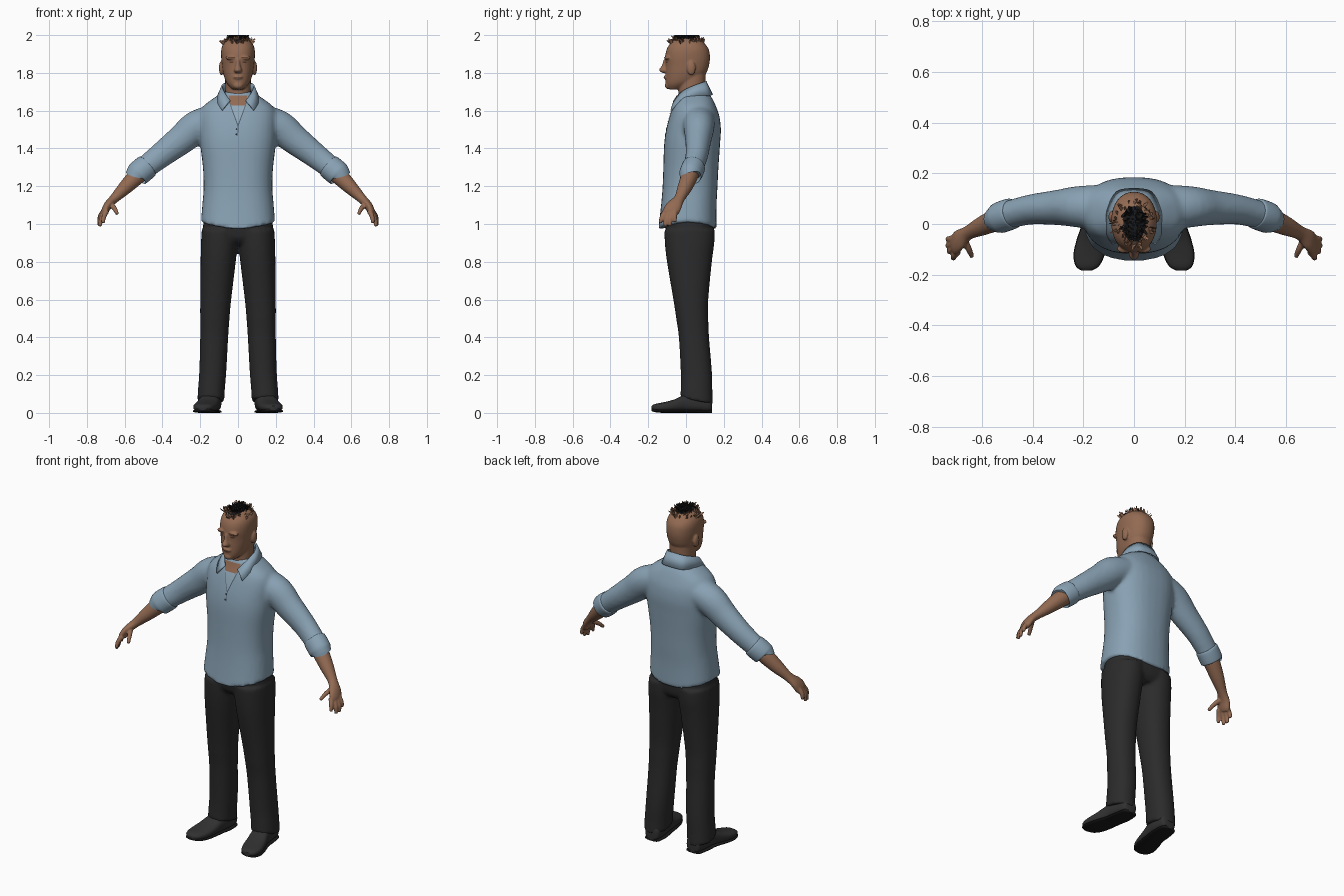
import bpy, bmesh, math, random
from mathutils import Vector
from mathutils.bvhtree import BVHTree

if "Cube" in bpy.data.objects:
    bpy.data.objects.remove(bpy.data.objects["Cube"])

random.seed(4)


def material(name, r, g, b):
    m = bpy.data.materials.new(name)
    m.diffuse_color = (r, g, b, 1)
    m.use_nodes = True
    m.node_tree.nodes["Principled BSDF"].inputs["Base Color"].default_value = m.diffuse_color
    return m


SKIN = material("skin", 0.29, 0.145, 0.085)
DARK_SKIN = material("dark skin", 0.11, 0.05, 0.03)
SHIRT = material("shirt blue", 0.25, 0.36, 0.455)
TEE = material("undershirt blue", 0.29, 0.40, 0.49)
SEAM = material("seam blue", 0.08, 0.12, 0.16)
CLOTH = material("trouser charcoal", 0.024, 0.024, 0.024)
LEATHER = material("shoe charcoal", 0.030, 0.030, 0.030)
BLACK = material("black", 0.010, 0.010, 0.011)


def smooth_rows(rows, k=4):
    """Catmull-Rom resampling of rows of numbers."""
    out = []
    for i in range(len(rows) - 1):
        a, b, c, d = rows[max(i - 1, 0)], rows[i], rows[i + 1], rows[min(i + 2, len(rows) - 1)]
        for j in range(k):
            t = j / k
            out.append([0.5 * (2 * q + (r - p) * t + (2 * p - 5 * q + 4 * r - s) * t * t
                               + (3 * q - p - 3 * r + s) * t ** 3) for p, q, r, s in zip(a, b, c, d)])
    return out + [list(rows[-1])]


def loft(bm, rings, p=2.0, n=32):
    """Skin a list of (centre, u, v) superellipse rings and cap both ends."""
    loops = []
    for c, u, v in rings:
        loop = []
        for i in range(n):
            ca, sa = math.cos(2 * math.pi * i / n), math.sin(2 * math.pi * i / n)
            f = lambda w: math.copysign(abs(w) ** (2 / p), w)
            loop.append(bm.verts.new(c + u * f(ca) + v * f(sa)))
        loops.append(loop)
    for a, b in zip(loops, loops[1:]):
        for i in range(n):
            bm.faces.new((a[i], a[(i + 1) % n], b[(i + 1) % n], b[i]))
    bm.faces.new(loops[0][::-1])
    bm.faces.new(loops[-1])


def stack(bm, rows, p=2.2, s=1):
    """Horizontal rings from rows (z, x0, x1, y0, y1)."""
    loft(bm, [(Vector((s * (x0 + x1) / 2, (y0 + y1) / 2, z)), Vector(((x1 - x0) / 2, 0, 0)),
               Vector((0, (y1 - y0) / 2, 0))) for z, x0, x1, y0, y1 in smooth_rows(rows)], p)


def tube(bm, rows, s=1, n=24, k=4):
    """Limb along rows (x, y, z, radius along y, radius across)."""
    rows = smooth_rows(rows, k)
    pts = [Vector((s * r[0], r[1], r[2])) for r in rows]
    rings = []
    for i, r in enumerate(rows):
        t = (pts[min(i + 1, len(pts) - 1)] - pts[max(i - 1, 0)]).normalized()
        y = Vector((0, 1, 0))
        u = (y - t * y.dot(t)).normalized()
        rings.append((pts[i], u * r[3], t.cross(u) * r[4]))
    loft(bm, rings, n=n)


def ball(bm, c, r):
    res = bmesh.ops.create_uvsphere(bm, u_segments=20, v_segments=12, radius=1)
    for v in res["verts"]:
        v.co = Vector([c[i] + r[i] * v.co[i] for i in range(3)])


def finish(name, bm, mat, voxel=0, relax=3, angle=50):
    bmesh.ops.recalc_face_normals(bm, faces=bm.faces)
    me = bpy.data.meshes.new(name)
    bm.to_mesh(me)
    bm.free()
    me.materials.append(mat)
    ob = bpy.data.objects.new(name, me)
    bpy.context.collection.objects.link(ob)
    bpy.ops.object.select_all(action='DESELECT')
    ob.select_set(True)
    bpy.context.view_layer.objects.active = ob
    bpy.ops.object.shade_smooth_by_angle(angle=math.radians(angle))
    if voxel:
        m = ob.modifiers.new("blend", 'REMESH')
        m.mode, m.voxel_size, m.use_smooth_shade = 'VOXEL', voxel, True
        m = ob.modifiers.new("relax", 'SMOOTH')
        m.factor, m.iterations = 0.5, relax
    return ob


def surface(ob):
    bpy.context.view_layer.update()
    return BVHTree.FromObject(ob, bpy.context.evaluated_depsgraph_get())


def patch(name, tree, rows, mat, off, top=False, cols=8):
    """Thin plate laid on a surface; rows are (height, left, right)."""
    bm = bmesh.new()
    grid = []
    for h, a, b in smooth_rows(rows, 5):
        line = []
        for i in range(cols + 1):
            x = a + (b - a) * i / cols
            o, d = ((x, h, 3), (0, 0, -1)) if top else ((x, -2, h), (0, 1, 0))
            hit = tree.ray_cast(Vector(o), Vector(d))[0]
            line.append(bm.verts.new(hit - Vector(d) * off))
        grid.append(line)
    for a, b in zip(grid, grid[1:]):
        for i in range(cols):
            bm.faces.new((a[i], a[i + 1], b[i + 1], b[i]))
    return finish(name, bm, mat)


# Shirt: torso and sleeves blended into one surface
bm = bmesh.new()
torso = [(.97, .197, -.147, .162), (1.1, .188, -.132, .162), (1.2, .182, -.124, .167), (1.3, .186, -.12, .172),
         (1.42, .2, -.116, .18), (1.5, .205, -.105, .185), (1.57, .205, -.087, .177), (1.62, .187, -.07, .16),
         (1.66, .138, -.052, .142), (1.69, .092, -.042, .122), (1.7, .08, -.035, .115)]
stack(bm, [(z, -x, x, a, b) for z, x, a, b in torso], 2.4)
for v in bm.verts:  # curved hem
    v.co.z += 0.04 * (v.co.x / 0.195) ** 2 * max(0, 1 - (v.co.z - 0.97) / 0.2)
sleeve = [(.13, .065, 1.55, .09, .082), (.22, .068, 1.512, .082, .088), (.3, .065, 1.447, .07, .079),
          (.4, .058, 1.37, .06, .068), (.47, .043, 1.315, .056, .062), (.52, .028, 1.275, .055, .06)]
for s in (1, -1):
    tube(bm, sleeve, s)
shirt = finish("shirt", bm, SHIRT, 0.011, 5)

# Rolled cuffs
bm = bmesh.new()
for s in (1, -1):
    tube(bm, [(.478, .043, 1.308, .056, .062), (.484, .041, 1.303, .061, .066), (.51, .032, 1.282, .062, .067),
              (.533, .023, 1.262, .060, .065), (.536, .022, 1.259, .054, .058)], s, 32)
finish("sleeve_cuffs", bm, SHIRT)

# Open neck, undershirt, placket line and buttons
tree = surface(shirt)
patch("neck_seam", tree, [(1.52, -.003, .003), (1.6, -.032, .032), (1.66, -.052, .052)], SEAM, .002)
patch("undershirt", tree, [(1.53, -.001, .001), (1.6, -.027, .027), (1.645, -.043, .043)], TEE, .004)
patch("bare_chest", tree, [(1.628, -.036, .036), (1.65, -.044, .044), (1.68, -.05, .05)], SKIN, .006)
patch("placket_line", tree, [(1.465, -.002, .001), (1.525, -.002, .002)], SEAM, .003, cols=2)
bm = bmesh.new()
for z in (1.475, 1.505):
    hit = tree.ray_cast(Vector((-.008, -2, z)), Vector((0, 1, 0)))[0]
    ball(bm, hit, (.004, .003, .004))
finish("buttons", bm, SEAM)

# Collar: mirrored folded band with front points
bm = bmesh.new()
half = [(0, .108, 1.757, 0, .143, 1.685), (.055, .097, 1.753, .07, .128, 1.682), (.086, .045, 1.735, .11, .05, 1.675),
        (.08, -.01, 1.71, .113, -.02, 1.655), (.062, -.045, 1.682, .1, -.06, 1.625),
        (.042, -.066, 1.655, .085, -.082, 1.603)]
edge = [(bm.verts.new(r[:3]), bm.verts.new(r[3:])) for r in smooth_rows(half)]
for (a, b), (c, d) in zip(edge, edge[1:]):
    bm.faces.new((a, b, d, c))
collar = finish("collar", bm, SHIRT)
collar.modifiers.new("mirror", 'MIRROR').use_clip = True
collar.modifiers.new("thickness", 'SOLIDIFY').thickness = 0.008

# Trousers: hips and two legs blended
bm = bmesh.new()
stack(bm, [(.89, -.17, .17, -.06, .12), (.93, -.188, .188, -.1, .146), (1.04, -.18, .18, -.115, .15)], 2.5)
leg = [(.065, .072, .215, -.03, .143), (.12, .07, .212, -.028, .14), (.22, .062, .205, -.028, .137),
       (.4, .052, .2, -.038, .122), (.5, .045, .2, -.052, .118), (.6, .036, .2, -.067, .118),
       (.8, .012, .198, -.101, .137), (.9, .002, .196, -.112, .15), (.97, .0, .192, -.115, .152)]
for s in (1, -1):
    stack(bm, leg, 2.2, s)
for v in bm.verts:  # hem drops toward the heel
    v.co.z -= 0.3 * (v.co.y - 0.05) * max(0, 1 - v.co.z / 0.2)
finish("trousers", bm, CLOTH, 0.010, 3)

# Shoes: lofted heel to toe as rows (y, centre x, half width, bottom, top)
shoe = [(.138, .138, .025, .008, .07), (.125, .138, .045, .004, .09), (.06, .142, .054, .004, .105),
        (0, .15, .054, .006, .1), (-.06, .164, .06, .006, .072), (-.12, .177, .06, .006, .056),
        (-.165, .184, .045, .01, .047), (-.183, .187, .02, .016, .036)]
for name, mat, grow in (("shoes", LEATHER, 0), ("shoe_soles", BLACK, .002)):
    bm = bmesh.new()
    for s in (1, -1):
        rings = []
        for y, x, w, lo, hi in smooth_rows(shoe):
            if grow:
                lo, hi = lo - .006, lo + .012
            rings.append((Vector((s * x, y, max(0, lo + hi) / 2)), Vector((w + grow, 0, 0)),
                          Vector((0, 0, (hi - lo) / 2))))
        loft(bm, rings, 2.6)
    for v in bm.verts:
        v.co.z = max(0, v.co.z)
    finish(name, bm, mat)

# Forearms, hands and fingers
fingers = [[(.695, -.108, 1.07), (.71, -.127, 1.038), (.714, -.137, 1.005)],
           [(.705, -.092, 1.065), (.725, -.106, 1.025), (.73, -.11, .987)],
           [(.71, -.075, 1.065), (.731, -.084, 1.025), (.736, -.084, .99)],
           [(.71, -.058, 1.07), (.73, -.06, 1.04), (.736, -.058, 1.01)],
           [(.672, -.06, 1.105), (.652, -.1, 1.08), (.639, -.13, 1.052)]]
bm = bmesh.new()
for s in (1, -1):
    tube(bm, [(.49, .035, 1.295, .042, .046), (.54, .018, 1.25, .044, .046), (.6, -.008, 1.19, .038, .037),
              (.655, -.035, 1.135, .028, .025), (.688, -.06, 1.1, .04, .022), (.704, -.078, 1.07, .043, .02),
              (.711, -.085, 1.052, .036, .015)], s)
    for f in fingers:
        tube(bm, [q + (w, w) for q, w in zip(f, (.0145, .0125, .009))], s, 12)
finish("arms_and_hands", bm, SKIN, 0.005, 2)

# Head, neck, ears and facial forms
bm = bmesh.new()
skull = [(1.713, .03, -.092, -.03), (1.735, .052, -.105, .03), (1.76, .067, -.108, .075), (1.8, .079, -.108, .108),
         (1.84, .085, -.108, .122), (1.88, .089, -.111, .127), (1.92, .089, -.104, .122), (1.95, .08, -.088, .104),
         (1.975, .057, -.06, .075), (1.99, .02, -.02, .035)]
stack(bm, [(z, -x, x, a, b) for z, x, a, b in skull])
stack(bm, [(1.6, -.072, .072, -.025, .105), (1.68, -.068, .068, -.04, .1), (1.8, -.068, .068, -.04, .105)])
stack(bm, [(1.872, -.01, .01, -.118, -.085), (1.84, -.013, .013, -.128, -.08), (1.814, -.021, .021, -.143, -.08),
           (1.8, -.015, .015, -.125, -.08)])
ball(bm, (0, -.104, 1.777), (.027, .014, .012))
ball(bm, (0, -.094, 1.733), (.027, .018, .019))
for s in (1, -1):
    ball(bm, (s * .036, -.098, 1.88), (.032, .017, .011))
    ball(bm, (s * .088, .028, 1.825), (.013, .023, .038))
head = finish("head", bm, SKIN, 0.005, 3)
tree = surface(head)

# Eyes, eyebrows and mouth as thin plates
for name, a, b in (("left", .02, .05), ("right", -.05, -.02)):
    patch(name + "_eye", tree, [(1.853, a + .006, b - .006), (1.861, a + .003, b - .003)], DARK_SKIN, .002)
    patch(name + "_eyebrow", tree, [(1.879, a - .004, b + .006), (1.885, a - .002, b + .003)], DARK_SKIN, .002)
patch("mouth_line", tree, [(1.775, -.022, .022), (1.778, -.022, .022)], DARK_SKIN, .002)

# Short hair: dark crown plate with ragged tufts, skin-toned toward the rim
patch("hair_crown", tree, [(-.07, -.018, .018), (-.04, -.036, .036), (0, -.042, .042), (.04, -.04, .04),
                           (.07, -.02, .02)], BLACK, .004, top=True)
for name, mat, lo, hi, count in (("dark_tufts", BLACK, 0, .62, 150), ("rim_tufts", SKIN, .62, 1, 80)):
    bm = bmesh.new()
    for _ in range(count):
        a, r = random.uniform(0, 2 * math.pi), math.sqrt(random.uniform(lo ** 2, hi ** 2))
        hit, nor = tree.ray_cast(Vector((.078 * r * math.cos(a), .005 + .09 * r * math.sin(a), 3)),
                                 Vector((0, 0, -1)))[:2]
        side = nor.cross(Vector((random.uniform(-1, 1), random.uniform(-1, 1), .2))).normalized() * .008
        lean = Vector((random.uniform(-.012, .012), random.uniform(-.014, .01), .006))
        tip = hit + nor * random.uniform(.008, .018) + lean
        tip.z = min(tip.z, 2.0)
        root = hit - nor * .002
        bm.faces.new([bm.verts.new(q) for q in (root - side, root + side, tip + side * .5, tip - side * .3)])
    finish(name, bm, mat)
